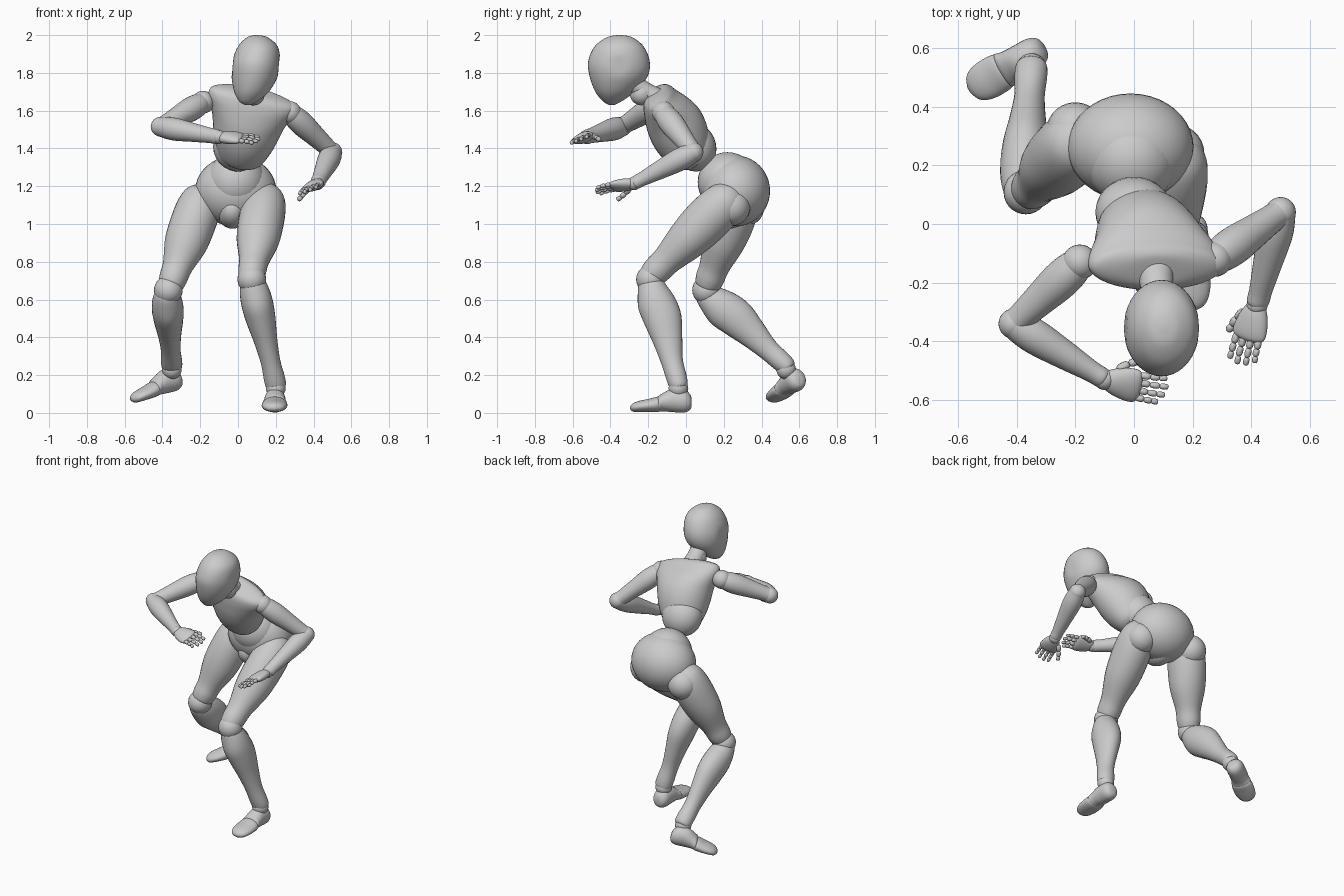
import bpy, bmesh, math
from mathutils import Vector as V, Matrix

if "Cube" in bpy.data.objects:
    bpy.data.objects.remove(bpy.data.objects["Cube"])

SEG = 28

def finish(name, bm):
    bmesh.ops.recalc_face_normals(bm, faces=bm.faces)
    for f in bm.faces:
        f.smooth = True
    me = bpy.data.meshes.new(name)
    bm.to_mesh(me)
    bm.free()
    ob = bpy.data.objects.new(name, me)
    bpy.context.collection.objects.link(ob)
    return ob

def spline(rows, k):
    """Catmull-Rom through rows of numbers."""
    out = []
    n = len(rows)
    for i in range(n - 1):
        p = [rows[max(0, min(n - 1, i + j))] for j in (-1, 0, 1, 2)]
        for s in range(k):
            t = s / k
            out.append([0.5 * (2 * b + (c - a) * t + (2 * a - 5 * b + 4 * c - d) * t * t
                        + (3 * b - a - 3 * c + d) * t ** 3) for a, b, c, d in zip(*p)])
    return out + [list(rows[-1])]

def loft(name, rows, u, v, seg=SEG, k=4, flat=9.0):
    """rows: (x, y, z, radius along u, radius along v); flat trims the u sides."""
    bm = bmesh.new()
    rings = []
    for x, y, z, ru, rv in spline(rows, k):
        ru, rv = max(ru, .002), max(rv, .002)
        ring = []
        for i in range(seg):
            a = 2 * math.pi * i / seg
            du = max(-flat, min(flat, ru * math.cos(a)))
            ring.append(bm.verts.new(V((x, y, z)) + u * du + v * rv * math.sin(a)))
        rings.append(ring)
    for r, q in zip(rings, rings[1:]):
        for i in range(seg):
            j = (i + 1) % seg
            bm.faces.new((r[i], r[j], q[j], q[i]))
    bm.faces.new(rings[0][::-1])
    bm.faces.new(rings[-1])
    return finish(name, bm)

def limb(name, a, b, prof, back=(0, 1, 0), seg=SEG, k=4):
    """prof: (t, side radius, depth radius, side offset, back offset)"""
    a, b = V(a), V(b)
    ax = (b - a).normalized()
    v = V(back)
    v = (v - ax * v.dot(ax)).normalized()
    u = v.cross(ax)
    rows = []
    for t, ru, rv, ou, ov in prof:
        rows.append((*(a.lerp(b, t) + u * ou + v * ov), ru, rv))
    return loft(name, rows, u, v, seg, k)

def ball(name, c, r, rot=(0, 0, 0), seg=28):
    r = (r, r, r) if isinstance(r, float) else r
    bm = bmesh.new()
    bmesh.ops.create_uvsphere(bm, u_segments=seg, v_segments=seg // 2, radius=1)
    ob = finish(name, bm)
    ob.location, ob.scale = c, r
    ob.rotation_euler = [math.radians(d) for d in rot]
    return ob

X, Y, Z = V((1, 0, 0)), V((0, 1, 0)), V((0, 0, 1))

# head and neck
loft("head", [(.10, -.35, 2.0, .01, .012), (.102, -.352, 1.988, .055, .068), (.105, -.354, 1.94, .105, .13),
              (.096, -.355, 1.86, .127, .163), (.088, -.357, 1.78, .122, .153), (.072, -.375, 1.70, .092, .105),
              (.056, -.39, 1.65, .05, .05), (.052, -.394, 1.63, .015, .015)], X, Y, 40, 5, .122)
ball("neck_joint", (.08, -.235, 1.69), .062)
limb("neck", (.07, -.15, 1.66), (.09, -.31, 1.76),
     [(0, .07, .06, 0, 0), (.4, .055, .05, 0, 0), (1, .06, .055, 0, 0)], (0, .5, 1))

# chest, lofted along the leaning spine
axis = V((.176, -.44, .88)).normalized()
cu = V((.976, 0, -.217)).normalized()
cv = axis.cross(cu).normalized()
base = V((0, .05, 1.28))
rows = []
for t, ru, rv, ov in [(.03, .05, .05, .01), (.06, .11, .095, .01), (.14, .15, .135, .012), (.22, .175, .152, .014),
                      (.3, .195, .148, .014), (.37, .222, .125, .008), (.42, .235, .10, 0),
                      (.455, .215, .082, 0), (.475, .13, .06, 0), (.48, .04, .03, 0)]:
    rows.append((*(base + axis * t + cv * ov), ru, rv))
loft("chest", rows, cu, cv, 40, 5)

# waist, abdomen and pelvis
ball("waist", (0, .04, 1.41), (.132, .118, .135), (25, 0, 0))
ball("abdomen", (-.01, .22, 1.222), .158, seg=36)
ball("pelvis", (-.012, .262, 1.175), (.215, .183, .188), seg=40)
ball("crotch", (-.03, .22, 1.075), (.085, .13, .1))

# legs
THIGH = [(-.2, .02, .02, 0, 0), (-.17, .06, .06, 0, 0), (-.08, .1, .1, 0, 0), (.08, .118, .12, 0, 0),
         (.3, .12, .122, 0, 0), (.52, .112, .108, 0, 0), (.78, .08, .08, 0, 0), (.93, .074, .076, 0, 0),
         (1.03, .06, .06, 0, 0), (1.06, .02, .02, 0, 0)]
SHIN = [(-.06, .02, .02, 0, 0), (-.03, .055, .055, 0, 0), (.08, .077, .08, 0, 0), (.22, .084, .102, 0, .004),
        (.38, .078, .1, 0, .012), (.58, .062, .078, 0, .008), (.78, .052, .058, 0, 0), (.95, .056, .054, 0, 0),
        (1.03, .05, .045, 0, 0), (1.06, .02, .02, 0, 0)]
FOOT = [(0, .02, .035, .075), (.03, .04, .015, .1), (.12, .054, .002, .125), (.3, .056, .004, .13),
        (.45, .058, .008, .108), (.54, .062, .008, .088), (.57, .03, .025, .06)]
TOES = [(.5, .03, .025, .06), (.53, .062, .006, .086), (.7, .068, .004, .074), (.85, .062, .004, .064),
        (.95, .045, .006, .052), (1, .015, .018, .036)]

def foot(side, heel, toe, roll=0):
    heel, toe = V(heel), V(toe)
    d = (toe - heel).normalized()
    up = (Z - d * d.z).normalized()
    up.rotate(Matrix.Rotation(math.radians(roll), 3, d))
    w = d.cross(up)
    for part, prof in (("foot", FOOT), ("toes", TOES)):
        rows = [(*(heel.lerp(toe, t) + up * (lo + hi) / 2), hw, (hi - lo) / 2) for t, hw, lo, hi in prof]
        loft(f"{side}_{part}", rows, w, up)

legs = {
    "left": ((.14, .2, 1.11), (.07, -.185, .725), (.075, -.19, .695), (.2, -.04, .15), (.197, .03, 0), (.192, -.295, 0)),
    "right": ((-.2, .275, 1.11), (-.355, .115, .68), (-.378, .105, .63), (-.35, .53, .25), (-.295, .61, .125),
              (-.555, .46, .045)),
}
for side, (hip, kn, knee, ankle, heel, toe) in legs.items():
    ball(side + "_hip_joint", V(hip) + V((0, .04, -.02)), .1)
    limb(side + "_thigh", hip, kn, THIGH)
    ball(side + "_knee", V(kn).lerp(V(knee), .6), .076)
    limb(side + "_shin", knee, ankle, SHIN)
    ball(side + "_ankle", V(ankle) - Z * .02, .052)
    foot(side, heel, toe)

# arms
UPPER = [(-.1, .015, .015, 0, 0), (-.06, .04, .04, 0, 0), (.08, .058, .06, 0, 0), (.3, .064, .066, 0, 0),
         (.6, .055, .057, 0, 0), (.88, .047, .048, 0, 0), (1.05, .045, .045, 0, 0), (1.09, .015, .015, 0, 0)]
FORE = [(-.12, .015, .015, 0, 0), (-.08, .042, .042, 0, 0), (.06, .055, .055, 0, 0), (.25, .06, .06, 0, 0),
        (.55, .05, .05, 0, 0), (.85, .04, .037, 0, 0), (.98, .038, .034, 0, 0), (1.02, .015, .015, 0, 0)]
CAP = [(0, .35, .35), (.12, .85, .85), (.5, 1, 1), (.88, .85, .85), (1, .35, .35)]

def digit(name, root, d, droop, lengths, r):
    p, d = V(root), V(d).normalized()
    for i, ln in enumerate(lengths):
        q = p + d * ln
        limb(f"{name}_{i + 1}", p, q, [(t, a * r, b * r, 0, 0) for t, a, b in CAP], (0.2, .3, 1), 10, 2)
        p, r = q, r * .92
        d = (d + droop).normalized()

def hand(side, wrist, d, thumb):
    """d points along the fingers, thumb points across the palm to the thumb side."""
    w, d = V(wrist), V(d).normalized()
    s = V(thumb)
    s = (s - d * s.dot(d)).normalized()
    n = s.cross(d)
    n = n if n.z > 0 else -n
    ball(side + "_wrist", w, .036)
    rows = [(*(w + d * t), a, b) for t, a, b in [(-.005, .015, .012), (.005, .033, .025), (.04, .05, .03),
            (.085, .06, .027), (.115, .056, .02), (.128, .03, .01)]]
    loft(side + "_palm", rows, s, n)
    for i, (off, ln) in enumerate([(.042, .036), (.015, .04), (-.013, .038), (-.04, .031)]):
        digit(f"{side}_finger_{i + 1}", w + d * .115 + s * off, d + s * off * 1.2, n * -.12,
              (ln, ln * .85, ln * .75), .0125)
    digit(side + "_thumb", w + d * .035 + s * .042 - n * .008, d * .75 + s * .5 - n * .3,
          d * .3 - n * .1, (.045, .035, .028), .0155)

arms = {
    "left": ((.275, -.12, 1.59), (.5, .04, 1.38), (.42, -.275, 1.215), (-.06, -.215, -.035), (-.95, .1, -.35)),
    "right": ((-.185, -.13, 1.645), (-.41, -.34, 1.515), (-.1, -.53, 1.46), (.26, -.055, -.012), (0, .92, .36)),
}
for side, (sh, el, wr, d, thumb) in arms.items():
    ball(side + "_shoulder", sh, .06)
    limb(side + "_upper_arm", sh, el, UPPER)
    ball(side + "_elbow", el, .052)
    limb(side + "_forearm", el, wr, FORE)
    hand(side, wr, d, thumb)
